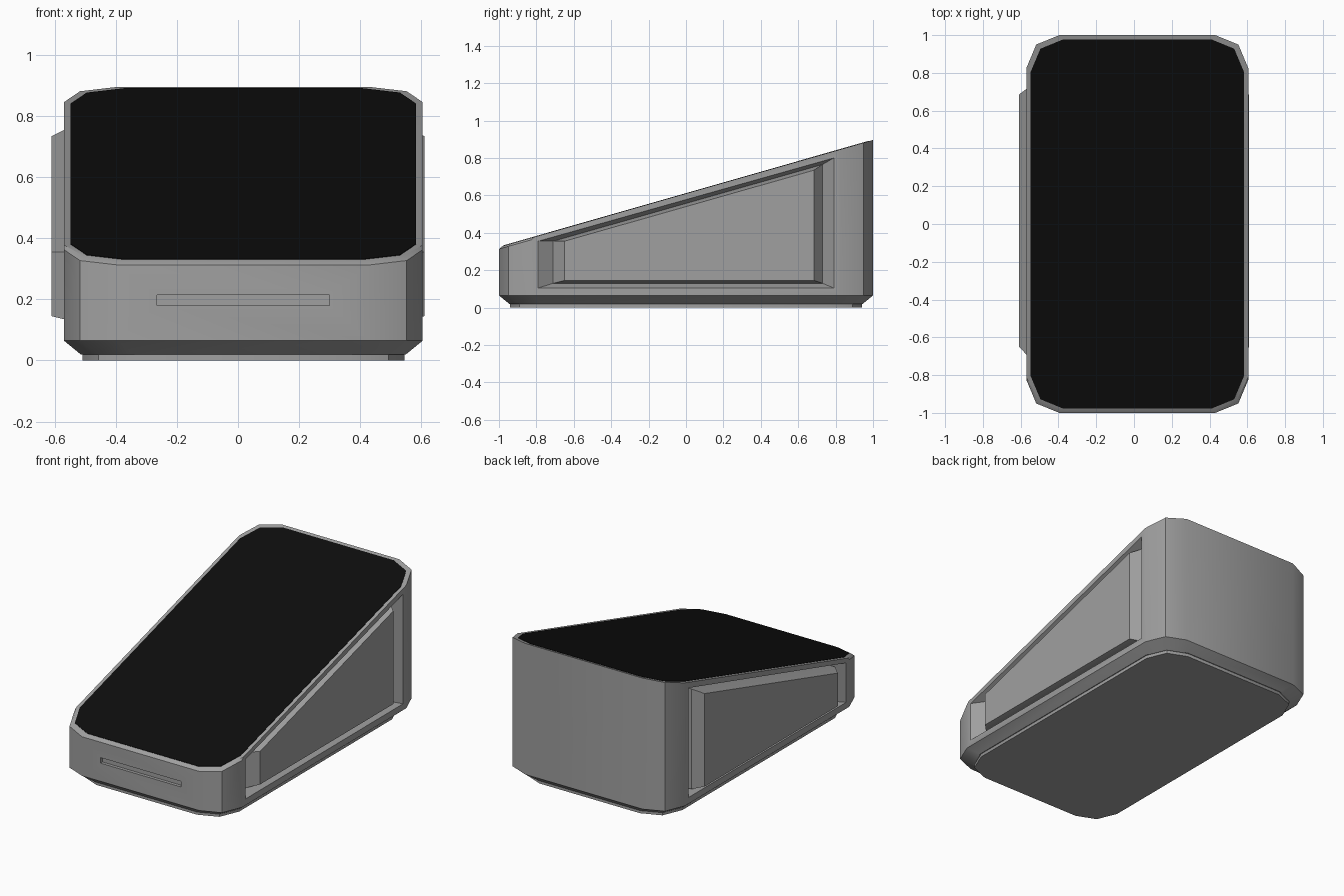
import bpy, bmesh, math

cube = bpy.data.objects.get("Cube")
if cube:
    bpy.data.objects.remove(cube, do_unlink=True)

CX, HX, HY = 0.0175, 0.5875, 1.0      # body centre and half sizes


def material(name, value):
    m = bpy.data.materials.new(name)
    m.use_nodes = True
    colour = (value, value, value, 1)
    m.diffuse_color = colour
    m.node_tree.nodes["Principled BSDF"].inputs["Base Color"].default_value = colour
    return m


grey = material("grey casing", 0.35)
black = material("black glass", 0.004)


def slope(y):
    return 0.61 + 0.286 * y


def outline(inset=0.0):
    """Rounded rectangle with two-step corners, anticlockwise from the right."""
    hx, hy = HX - inset, HY - inset
    corner = [(hx, hy - 0.175), (hx - 0.0525, hy - 0.05), (hx - 0.175, hy)]
    pts = []
    for sx, sy in ((1, 1), (-1, 1), (-1, -1), (1, -1)):
        quarter = corner if sx == sy else corner[::-1]
        pts += [(CX + sx * x, sy * y) for x, y in quarter]
    return pts


def level(inset, z):
    return [(x, y, z) for x, y in outline(inset)]


def sloped(inset, lift):
    return [(x, y, slope(y) + lift) for x, y in outline(inset)]


def loft(name, rings, mat):
    """Skin a closed solid over matching rings of points."""
    bm = bmesh.new()
    rows = [[bm.verts.new(p) for p in ring] for ring in rings]
    n = len(rows[0])
    for a, b in zip(rows, rows[1:]):
        for i in range(n):
            j = (i + 1) % n
            bm.faces.new((a[i], a[j], b[j], b[i]))
    bm.faces.new(rows[0][::-1])
    bm.faces.new(rows[-1])
    bmesh.ops.remove_doubles(bm, verts=bm.verts, dist=0.0001)
    bmesh.ops.recalc_face_normals(bm, faces=bm.faces)
    mesh = bpy.data.meshes.new(name)
    bm.to_mesh(mesh)
    bm.free()
    mesh.materials.append(mat)
    ob = bpy.data.objects.new(name, mesh)
    bpy.context.collection.objects.link(ob)
    return ob


def activate(ob):
    bpy.ops.object.select_all(action='DESELECT')
    ob.select_set(True)
    bpy.context.view_layer.objects.active = ob


def cut(ob, cutter):
    mod = ob.modifiers.new("cut", 'BOOLEAN')
    mod.operation = 'DIFFERENCE'
    mod.solver = 'EXACT'
    mod.object = cutter
    activate(ob)
    bpy.ops.object.modifier_apply(modifier=mod.name)
    bpy.data.objects.remove(cutter, do_unlink=True)


def smooth(ob):
    activate(ob)
    bpy.ops.object.shade_smooth_by_angle(angle=math.radians(30))


# Wedge body: chamfered foot edge, sloped top, softened front lip
lower, upper = [], []
for x, y, z in sloped(0, 0):
    if y > 0:
        lower.append((x, y, z))
        upper.append((x, y, z))
    else:
        lower.append((x, y, z - 0.011))
        edge = abs(x - CX) > HX - 0.01
        yy = y + (0.015 if edge else 0.02)
        xx = x if edge else CX + (x - CX) * 0.985
        upper.append((xx, yy, slope(yy)))
body = loft("wedge_body", [level(0.055, 0.02), level(0, 0.065), lower, upper], grey)

# Base plate and screen
base = loft("base_plate", [level(0.06, 0), level(0.06, 0.03)], grey)
screen = loft("screen", [sloped(0.022, -0.004), sloped(0.022, 0.002)], black)

# Side outlines as (y, z): recess mouth, groove line, panel face
mouth = [(-0.79, 0.105), (0.79, 0.105), (0.79, 0.80), (-0.79, 0.355)]
groove = [(-0.71, 0.13), (0.73, 0.13), (0.73, 0.765), (-0.71, 0.355)]
face = [(-0.65, 0.145), (0.685, 0.145), (0.685, 0.735), (-0.65, 0.355)]
DEPTH = 0.055


def section(x, pts):
    return [(x, y, z) for y, z in pts]


for side, word in ((1, "left"), (-1, "right")):
    wall = CX + side * HX
    # continue the recess walls past the surface for a clean cut
    beyond = [(m[0] + (m[0] - g[0]) * 0.2, m[1] + (m[1] - g[1]) * 0.2)
              for m, g in zip(mouth, groove)]
    cutter = loft("recess_cutter", [section(wall - side * DEPTH, groove),
                                    section(wall + side * DEPTH * 0.2, beyond)], grey)
    cut(body, cutter)
    panel = loft(word + "_side_panel", [section(side * 0.50, groove),
                                        section(side * 0.55, groove),
                                        section(side * 0.61, face)], grey)
    smooth(panel)

# Front slot
slot = [(-0.265, 0.18), (0.30, 0.18), (0.30, 0.215), (-0.265, 0.215)]
cut(body, loft("slot_cutter", [[(x, y, z) for x, z in slot] for y in (-1.05, -0.98)], grey))

for part in (body, base, screen):
    smooth(part)
